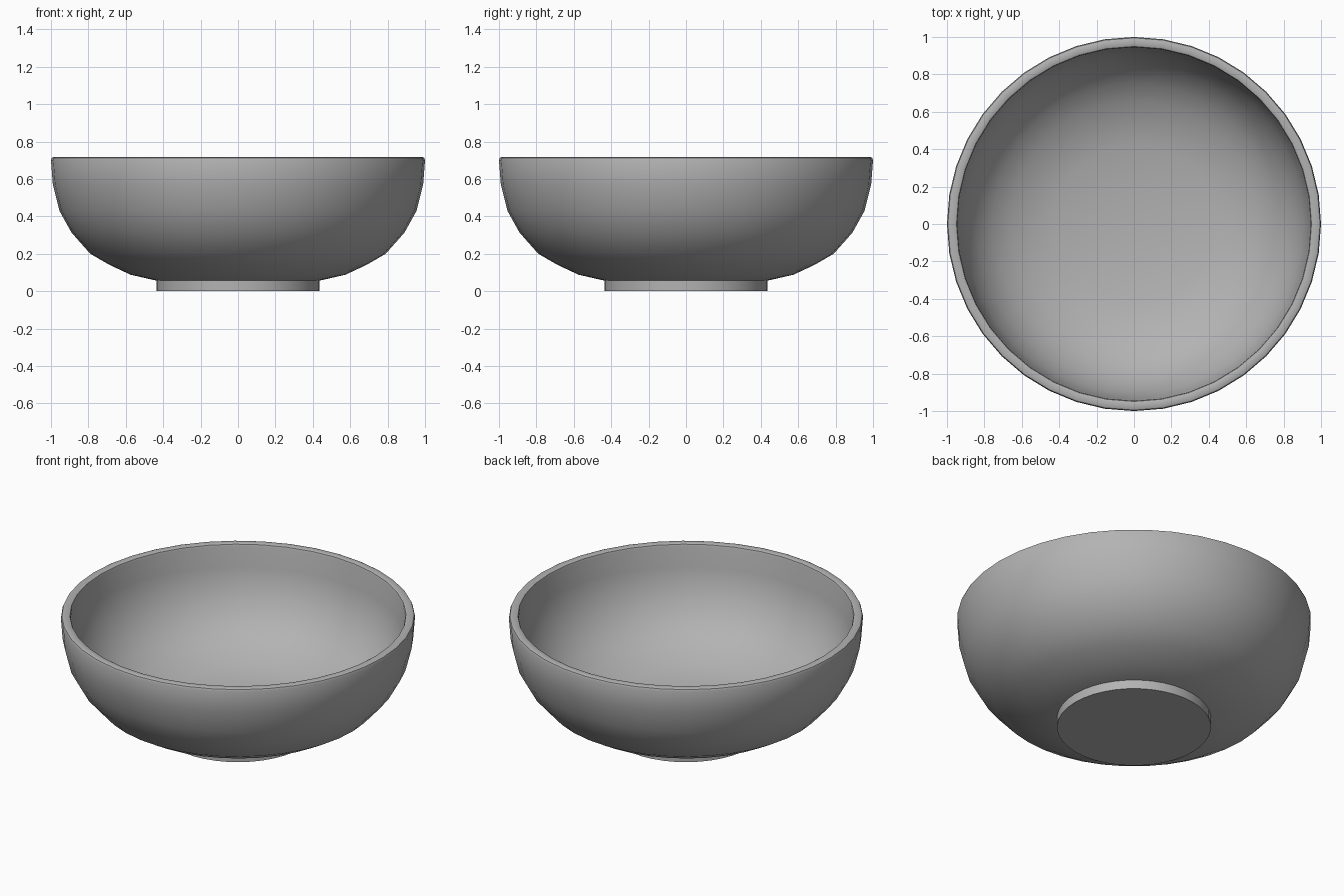
import bpy, bmesh, math

cube = bpy.data.objects.get("Cube")
if cube:
    bpy.data.objects.remove(cube, do_unlink=True)

SIDES = 40

# Plain grey glaze
grey = bpy.data.materials.new("grey_glaze")
grey.use_nodes = True
colour = (0.45, 0.45, 0.45, 1)
grey.diffuse_color = colour
bsdf = next(n for n in grey.node_tree.nodes if n.type == 'BSDF_PRINCIPLED')
bsdf.inputs["Base Color"].default_value = colour


def lathe(name, profile):
    """Spin a profile of (radius, height) points around z."""
    bm = bmesh.new()
    verts = [bm.verts.new((r, 0, z)) for r, z in profile]
    edges = [bm.edges.new(pair) for pair in zip(verts, verts[1:])]
    bmesh.ops.spin(bm, geom=verts + edges, cent=(0, 0, 0), axis=(0, 0, 1),
                   angle=math.tau, steps=SIDES, use_duplicate=False)
    bmesh.ops.remove_doubles(bm, verts=bm.verts, dist=0.0005)
    bmesh.ops.recalc_face_normals(bm, faces=bm.faces)
    mesh = bpy.data.meshes.new(name)
    bm.to_mesh(mesh)
    bm.free()
    obj = bpy.data.objects.new(name, mesh)
    bpy.context.collection.objects.link(obj)
    mesh.materials.append(grey)
    bpy.ops.object.select_all(action='DESELECT')
    obj.select_set(True)
    bpy.context.view_layer.objects.active = obj
    bpy.ops.object.shade_smooth_by_angle(angle=math.radians(35))
    return obj


# Bowl: outer wall from the base up, softened rim, inner wall down to the floor
outer = [(0, 0.025), (0.22, 0.032), (0.435, 0.056), (0.575, 0.088),
         (0.69, 0.142), (0.79, 0.2), (0.89, 0.313), (0.955, 0.43),
         (0.99, 0.57), (1.0, 0.7)]
rim = [(0.995, 0.713), (0.985, 0.717), (0.958, 0.717), (0.949, 0.713)]
inner = [(0.945, 0.7), (0.938, 0.575), (0.905, 0.45), (0.845, 0.338),
         (0.755, 0.239), (0.66, 0.184), (0.555, 0.135), (0.425, 0.105),
         (0.22, 0.082), (0, 0.075)]
lathe("bowl", outer + rim + inner)

# Foot: short solid disc under the bowl
lathe("foot", [(0, 0), (0.435, 0), (0.435, 0.058), (0, 0.058)])
